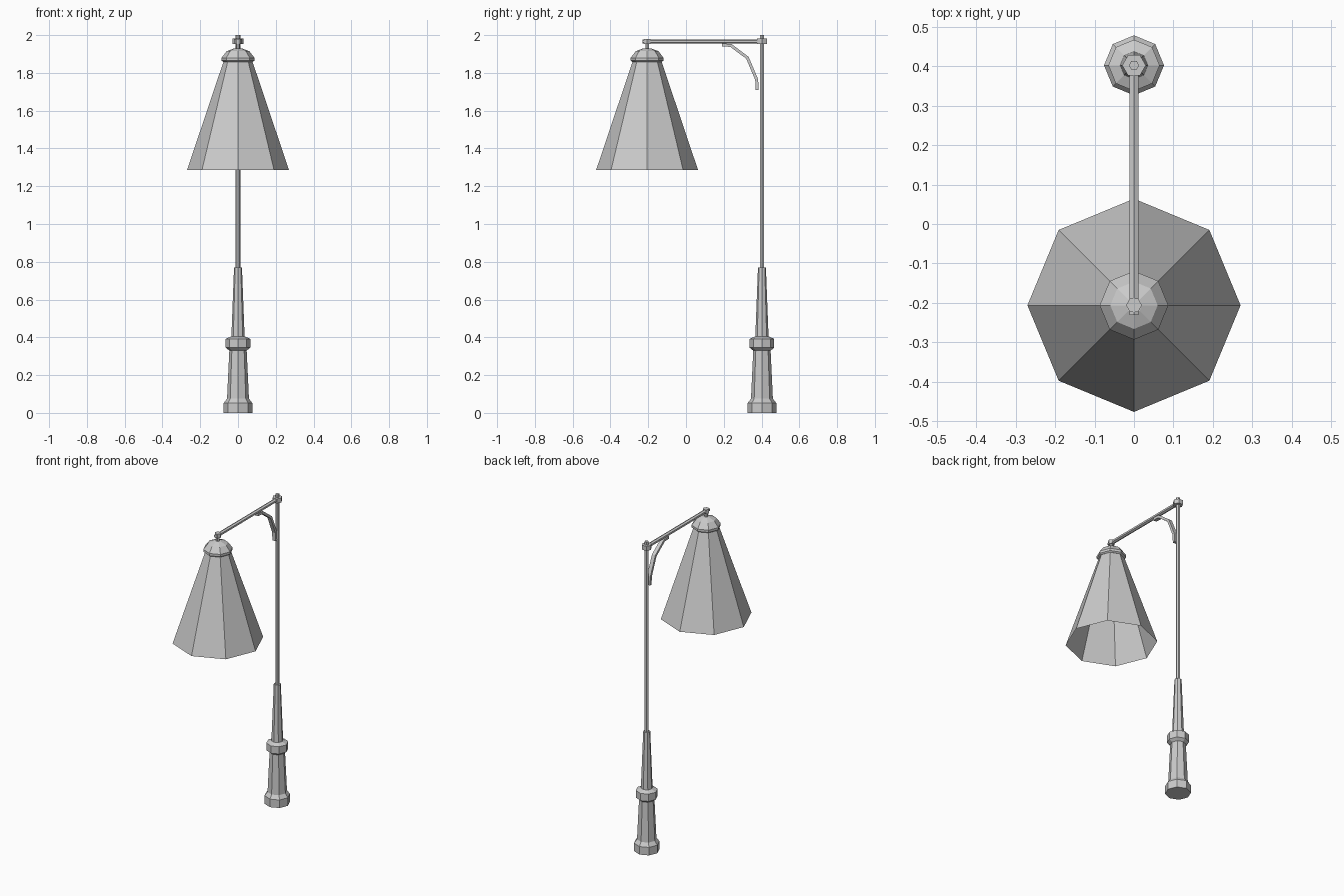
import bpy
import bmesh
from math import cos, sin, tau
from mathutils import Vector

cube = bpy.data.objects.get("Cube")
if cube:
    bpy.data.objects.remove(cube)

POST_Y, SHADE_Y, ARM_Z = 0.402, -0.206, 1.966

grey = bpy.data.materials.new("light_grey_metal")
grey.use_nodes = True
colour = (0.6, 0.6, 0.6, 1)
grey.diffuse_color = colour
grey.node_tree.nodes["Principled BSDF"].inputs["Base Color"].default_value = colour


def skin(name, rings, caps=(True, True)):
    """Join rings of points into a flat-faced tube."""
    bm = bmesh.new()
    loops = [[bm.verts.new(p) for p in ring] for ring in rings]
    n = len(loops[0])
    for a, b in zip(loops, loops[1:]):
        for i in range(n):
            j = (i + 1) % n
            bm.faces.new((a[i], a[j], b[j], b[i]))
    if caps[0]:
        bm.faces.new(loops[0][::-1])
    if caps[1]:
        bm.faces.new(loops[-1])
    bmesh.ops.recalc_face_normals(bm, faces=bm.faces)
    mesh = bpy.data.meshes.new(name)
    bm.to_mesh(mesh)
    bm.free()
    mesh.materials.append(grey)
    obj = bpy.data.objects.new(name, mesh)
    bpy.context.collection.objects.link(obj)
    return obj


def turned(name, y, profile, sides=8, caps=(True, True)):
    """Turn a (radius, height) profile about a vertical axis."""
    rings = [[(r * cos(tau * i / sides), y + r * sin(tau * i / sides), z)
              for i in range(sides)] for r, z in profile]
    return skin(name, rings, caps)


def swept(name, path, half_x, half_t, sides=4):
    """Sweep a section along a (y, z) path in the plane of the arm."""
    points = [Vector((0, y, z)) for y, z in path]
    rings = []
    for k, p in enumerate(points):
        along = (points[min(k + 1, len(points) - 1)] - points[max(k - 1, 0)]).normalized()
        up = Vector((1, 0, 0)).cross(along)
        ring = []
        for i in range(sides):
            a = tau * (i + 0.5) / sides
            scale = 1 / cos(tau / sides / 2)
            ring.append(p + Vector((half_x * scale * cos(a), 0, 0)) + up * half_t * scale * sin(a))
        rings.append(ring)
    return skin(name, rings)


# Stepped pedestal and tapered column
turned("pedestal", POST_Y, [
    (0.076, 0), (0.076, 0.052), (0.058, 0.075), (0.046, 0.33),
    (0.065, 0.345), (0.065, 0.392), (0.035, 0.405), (0.021, 0.77)])

# Slim pole with its collar
turned("pole", POST_Y, [(0.013, 0.76), (0.013, 2.0)], 6)
turned("pole_collar", POST_Y, [(0.03, 1.952), (0.03, 1.981)], 6)

# Arm and curved brace
swept("arm", [(POST_Y, ARM_Z), (-0.23, ARM_Z)], 0.0115, 0.01, 6)
swept("arm_brace", [(0.19, 1.948), (0.238, 1.945), (0.325, 1.88),
                    (0.374, 1.765), (0.377, 1.71)], 0.012, 0.008)

# Hanger at the end of the arm
turned("hanger_collar", SHADE_Y, [(0.02, 1.953), (0.02, 1.98)], 6)
turned("hanger_rod", SHADE_Y, [(0.011, 1.92), (0.011, 1.96)], 6)

# Domed cap and open faceted shade
turned("shade_cap", SHADE_Y, [
    (0.078, 1.858), (0.087, 1.865), (0.087, 1.88), (0.06, 1.915), (0.02, 1.93)])
turned("shade", SHADE_Y, [(0.27, 1.285), (0.076, 1.862)], caps=(False, False))
